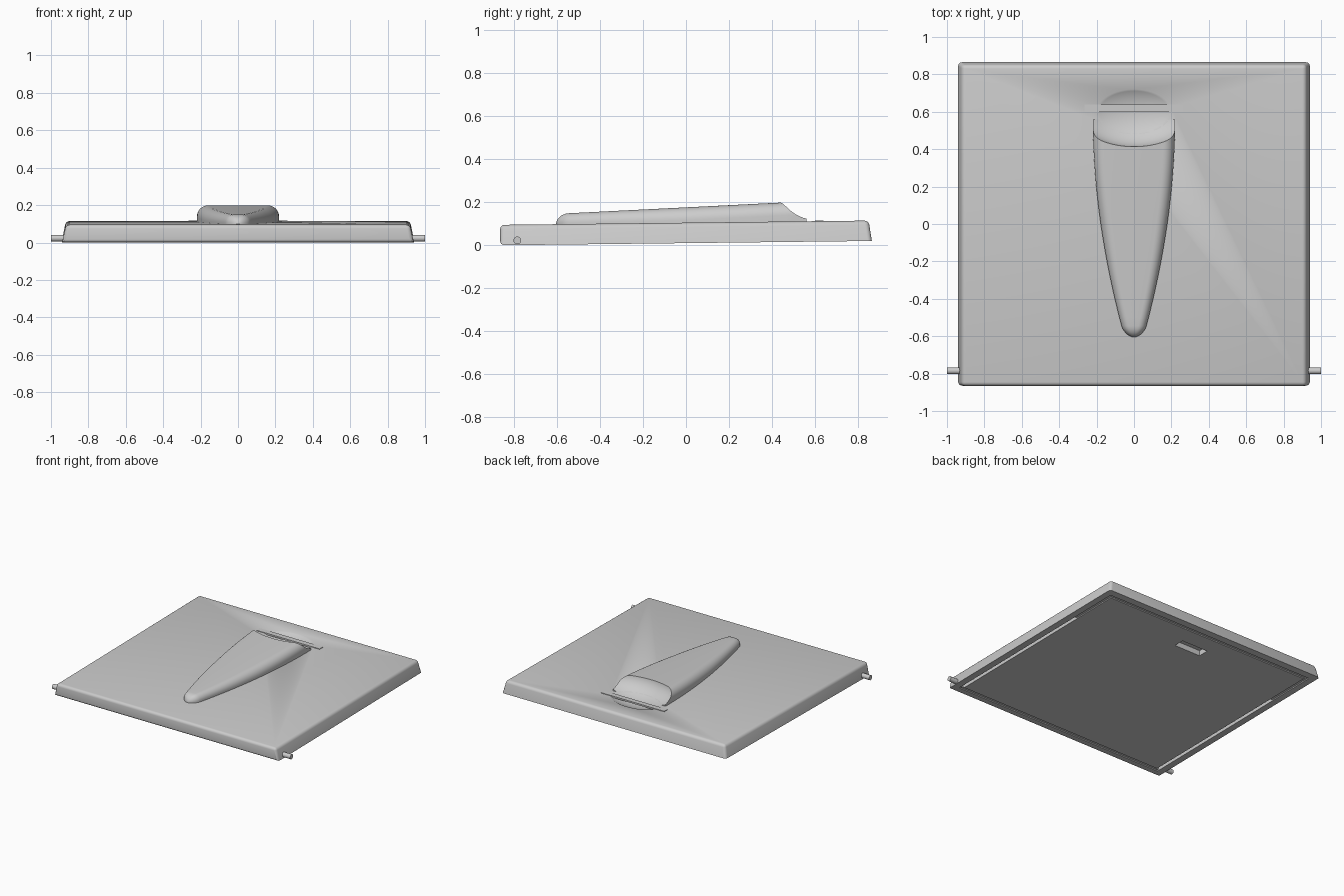
import bpy, bmesh, math
from mathutils import Matrix

if "Cube" in bpy.data.objects:
    bpy.data.objects.remove(bpy.data.objects["Cube"])

grey = bpy.data.materials.new("plain grey")
grey.use_nodes = True
grey.diffuse_color = (0.6, 0.6, 0.6, 1)
grey.node_tree.nodes["Principled BSDF"].inputs["Base Color"].default_value = grey.diffuse_color


def make(name, bm):
    bmesh.ops.recalc_face_normals(bm, faces=bm.faces)
    mesh = bpy.data.meshes.new(name)
    bm.to_mesh(mesh)
    bm.free()
    mesh.materials.append(grey)
    ob = bpy.data.objects.new(name, mesh)
    bpy.context.collection.objects.link(ob)
    return ob


def box(name, x0, x1, y0, y1, z0, z1):
    bm = bmesh.new()
    bmesh.ops.create_cube(bm, size=1)
    for v in bm.verts:
        v.co.x = x1 if v.co.x > 0 else x0
        v.co.y = y1 if v.co.y > 0 else y0
        v.co.z = z1 if v.co.z > 0 else z0
    return make(name, bm)


def activate(ob):
    bpy.ops.object.select_all(action='DESELECT')
    ob.select_set(True)
    bpy.context.view_layer.objects.active = ob


def cut(ob, cutter):
    cutter.hide_render = True
    mod = ob.modifiers.new("cut", 'BOOLEAN')
    mod.operation = 'DIFFERENCE'
    mod.solver = 'EXACT'
    mod.object = cutter
    activate(ob)
    bpy.ops.object.modifier_apply(modifier=mod.name)


# Panel: tapered slab with rounded upper, corner and front lower edges
TOP = 0.095
bm = bmesh.new()
bmesh.ops.create_cube(bm, size=1)
for v in bm.verts:
    up = v.co.z > 0
    v.co.x = math.copysign(0.92 if up else 0.94, v.co.x)
    v.co.y = (0.85 if up else 0.865) if v.co.y > 0 else -0.865
    v.co.z = TOP if up else 0
edges = [e for e in bm.edges
         if max(v.co.z for v in e.verts) > 0 or max(v.co.y for v in e.verts) < 0]
bmesh.ops.bevel(bm, geom=edges, offset=0.02, segments=4, profile=0.5, affect='EDGES')
panel = make("panel", bm)

# Teardrop grip housing: rounded cross-sections lofted from tip to back
def section(y):
    t = (y + 0.605) / 1.165
    s = min(1, (y + 0.605) / 0.06)
    tip = math.sqrt(max(0.01, 1 - (1 - s) ** 2))
    w = (0.05 + 0.17 * (1 - (1 - t) ** 1.9)) * tip
    h = (0.048 + 0.045 * t) * tip
    r = min(0.06, w * 0.8, h * 0.85)
    right = [(w, -0.01)]
    for i in range(9):
        a = math.radians(90 * i / 8)
        right.append((w - r + r * math.cos(a), h - r + r * math.sin(a)))
    return right + [(-x, z) for x, z in reversed(right)]

bm = bmesh.new()
stations = [-0.605 + 0.06 * (i / 8) ** 2 for i in range(8)]
stations += [-0.545 + 1.105 * i / 24 for i in range(25)]
rings = [[bm.verts.new((x, y, TOP + z)) for x, z in section(y)] for y in stations]
for a, b in zip(rings, rings[1:]):
    for i in range(len(a)):
        j = (i + 1) % len(a)
        bm.faces.new((a[i], a[j], b[j], b[i]))
bm.faces.new(rings[0])
bm.faces.new(rings[-1])
housing = make("grip_housing", bm)

# Finger scoop cut through housing and panel
bm = bmesh.new()
bmesh.ops.create_uvsphere(bm, u_segments=64, v_segments=40, radius=1,
                          matrix=Matrix.Translation((0, 0.6, 0.203))
                          @ Matrix.Diagonal((0.314, 0.189, 0.14, 1)))
scoop = make("scoop_cutter", bm)
cut(panel, scoop)
cut(housing, scoop)
cutters = [scoop]

# Underside: perimeter groove, deeper side slots and latch pocket
for s in (-1, 1):
    xs = sorted((s * 0.865, s * 0.89))
    cutters.append(box("slot_cutter", *xs, -0.8, 0.42, -0.02, 0.025))
    cutters.append(box("groove_cutter", *xs, -0.81, 0.81, -0.02, 0.008))
    ys = sorted((s * 0.785, s * 0.81))
    cutters.append(box("groove_cutter", -0.89, 0.89, *ys, -0.02, 0.008))
cutters.append(box("pocket_cutter", -0.11, 0.11, 0.57, 0.65, -0.02, 0.04))
for c in cutters[1:]:
    cut(panel, c)
for c in cutters:
    bpy.data.objects.remove(c)

# Cross bar over the scoop
bar = box("scoop_bar", -0.265, 0.265, 0.6, 0.64, TOP - 0.008, TOP + 0.004)

# Hinge pins
pins = []
for s, side in ((1, "left"), (-1, "right")):
    bm = bmesh.new()
    bmesh.ops.create_cone(bm, cap_ends=True, segments=24, radius1=0.018, radius2=0.018,
                          depth=0.1, matrix=Matrix.Translation((s * 0.95, -0.785, 0.022))
                          @ Matrix.Rotation(math.pi / 2, 4, 'Y'))
    pins.append(make(side + "_hinge_pin", bm))

# Slight rise towards the back, and smooth shading with sharp edges kept
for ob in [panel, housing, bar] + pins:
    for v in ob.data.vertices:
        v.co.z += (v.co.y + 0.865) * 0.0116
    activate(ob)
    bpy.ops.object.shade_smooth_by_angle(angle=math.radians(35))
